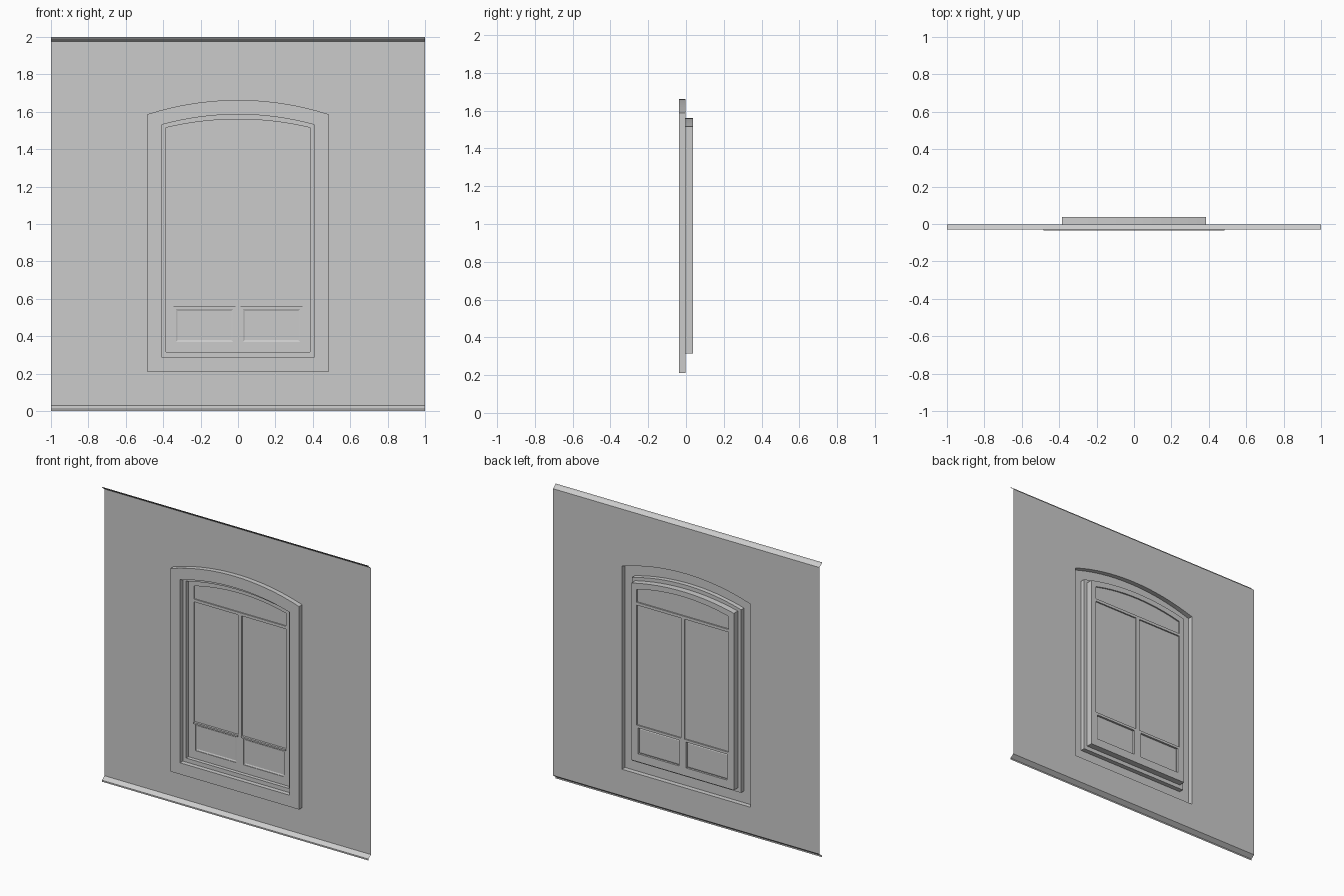
import bpy
import bmesh
import math

cube = bpy.data.objects.get("Cube")
if cube:
    bpy.data.objects.remove(cube, do_unlink=True)

grey = bpy.data.materials.new("plain_grey")
grey.use_nodes = True
grey.diffuse_color = (0.6, 0.6, 0.6, 1)
grey.node_tree.nodes["Principled BSDF"].inputs["Base Color"].default_value = (0.6, 0.6, 0.6, 1)

WALL_Y, TRIM_Y, BACK_Y = -0.003, -0.036, 0.037
FRAME_Y, GLASS_Y = 0.02, 0.028
ARC_STEPS = 16


def rect(x0, x1, z0, z1):
    return [(x0, z0), (x1, z0), (x1, z1), (x0, z1)]


def arch(w, bottom, spring, top):
    """Rectangle with a shallow circular arc on top, counter-clockwise."""
    rise = top - spring
    radius = (w * w + rise * rise) / (2 * rise)
    half = math.asin(w / radius)
    pts = [(-w, bottom), (w, bottom)]
    for i in range(ARC_STEPS + 1):
        a = half * (1 - 2 * i / ARC_STEPS)
        pts.append((radius * math.sin(a), top - radius + radius * math.cos(a)))
    return pts


def finish(name, bm):
    mesh = bpy.data.meshes.new(name)
    bm.to_mesh(mesh)
    bm.free()
    mesh.materials.append(grey)
    obj = bpy.data.objects.new(name, mesh)
    bpy.context.collection.objects.link(obj)
    return obj


def plate(name, loops, y, thickness=0):
    """Flat sheet facing front; loops after the first are holes."""
    bm = bmesh.new()
    edges = []
    for loop in loops:
        vs = [bm.verts.new((x, y, z)) for x, z in loop]
        edges += [bm.edges.new((vs[i - 1], vs[i])) for i in range(len(vs))]
    bmesh.ops.triangle_fill(bm, use_beauty=True, edges=edges)
    bm.normal_update()
    bmesh.ops.reverse_faces(bm, faces=[f for f in bm.faces if f.normal.y > 0])
    obj = finish(name, bm)
    if thickness:
        solid = obj.modifiers.new("thickness", "SOLIDIFY")
        solid.thickness = thickness
        solid.offset = -1
    return obj


def loft(name, rings, cap=False):
    """Skin between rings given as (outline, y)."""
    bm = bmesh.new()
    rows = [[bm.verts.new((x, y, z)) for x, z in loop] for loop, y in rings]
    for a, b in zip(rows, rows[1:]):
        for i in range(len(a)):
            bm.faces.new((a[i - 1], a[i], b[i], b[i - 1]))
    if cap:
        bm.faces.new(rows[-1])
    return finish(name, bm)


def strip(name, profile):
    """Sheet along the wall's width from a (y, z) profile, bottom to top."""
    bm = bmesh.new()
    rows = [[bm.verts.new((x, y, z)) for x in (-1, 1)] for y, z in profile]
    for a, b in zip(rows, rows[1:]):
        bm.faces.new((a[0], a[1], b[1], b[0]))
    return finish(name, bm)


# Outlines from the outside in
trim_outer = arch(0.483, 0.21, 1.587, 1.663)
trim_inner = arch(0.41, 0.288, 1.53, 1.586)
box_outline = arch(0.385, 0.315, 1.515, 1.56)
transom = arch(0.346, 1.395, 1.483, 1.525)

# Wall sheet and its turned edges
plate("wall", [rect(-1, 1, 0.03, 1.975), trim_outer], WALL_Y)
strip("bottom_lip", [(-0.03, 0), (-0.03, 0.01), (WALL_Y, 0.03)])
strip("top_lip", [(WALL_Y, 1.975), (-0.026, 1.992), (-0.03, 2)])

# Raised surround, stepped reveal and window box sides
loft("window_surround", [(trim_outer, WALL_Y), (trim_outer, TRIM_Y),
                         (trim_inner, TRIM_Y), (trim_inner, -0.005)])
loft("window_reveal", [(trim_inner, -0.005), (box_outline, -0.005),
                       (box_outline, BACK_Y)])

# Frame with transom, panes and lower panels
holes = [transom]
for side, x0, x1 in (("right", -0.346, -0.013), ("left", 0.013, 0.346)):
    holes.append(rect(x0, x1, 0.562, 1.376))
    mid = (x0 + x1) / 2
    outer = rect(mid - 0.153, mid + 0.153, 0.37, 0.545)
    inner = rect(mid - 0.143, mid + 0.143, 0.38, 0.535)
    holes.append(outer)
    loft(side + "_lower_panel", [(outer, FRAME_Y), (outer, 0.024),
                                 (inner, GLASS_Y)], cap=True)
    # Narrow sill bar under each pane
    plate(side + "_pane_sill", [rect(x0, x1, 0.551, 0.562)], 0.013, 0.024)
    plate(side + "_glass", [rect(x0, x1, 0.562, 1.376)], GLASS_Y)
plate("transom_glass", [transom], GLASS_Y)
plate("window_frame", [box_outline] + holes, FRAME_Y, BACK_Y - FRAME_Y)
